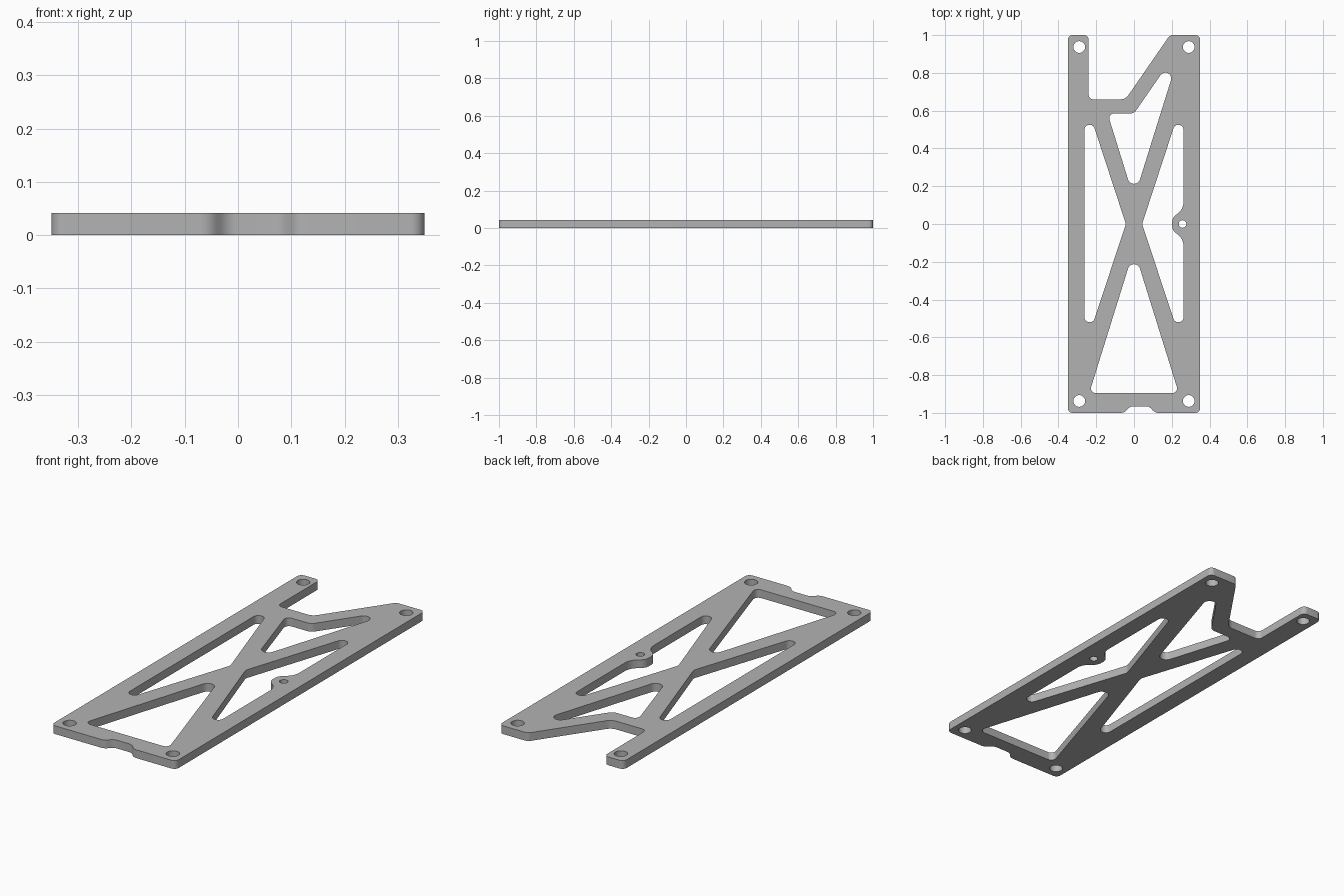
import bpy, bmesh, math
from mathutils import Vector

if "Cube" in bpy.data.objects:
    bpy.data.objects.remove(bpy.data.objects["Cube"])

THICK = 0.042


def rounded(corners):
    """Replace each (x, y, radius) corner with a tangent arc."""
    pts, n = [], len(corners)
    for i, (x, y, r) in enumerate(corners):
        p = Vector((x, y))
        a = (Vector(corners[i - 1][:2]) - p).normalized()
        b = (Vector(corners[(i + 1) % n][:2]) - p).normalized()
        half = a.angle(b) / 2
        centre = p + (a + b).normalized() * (r / math.sin(half))
        start = p + a * (r / math.tan(half)) - centre
        end = p + b * (r / math.tan(half)) - centre
        sweep = math.atan2(start.cross(end), start.dot(end))
        steps = max(3, math.ceil(abs(sweep) / math.radians(11)))
        for k in range(steps + 1):
            t = sweep * k / steps
            c, s = math.cos(t), math.sin(t)
            pts.append((centre.x + start.x * c - start.y * s,
                        centre.y + start.x * s + start.y * c))
    return pts


def circle(x, y, r, n=32):
    return [(x + r * math.cos(math.tau * k / n), y + r * math.sin(math.tau * k / n))
            for k in range(n)]


# outer outline with rear step and shallow front notch
outline = rounded([
    (-0.35, -1, 0.025), (-0.052, -1, 0.04), (-0.02, -0.965, 0.04),
    (0.08, -0.965, 0.04), (0.112, -1, 0.04), (0.35, -1, 0.025),
    (0.35, 1, 0.025), (0.19, 1, 0.03), (-0.045, 0.66, 0.05),
    (-0.24, 0.66, 0.025), (-0.24, 1, 0.025), (-0.35, 1, 0.025)])

# side windows; the right one goes around a small screw boss
left_window = rounded([
    (-0.262, 0.525, 0.026), (-0.215, 0.525, 0.026), (-0.043, 0, 0.03),
    (-0.215, -0.52, 0.026), (-0.262, -0.52, 0.026)])
right_window = rounded([
    (0.262, 0.525, 0.026), (0.215, 0.525, 0.026), (0.043, 0, 0.03),
    (0.215, -0.52, 0.026), (0.262, -0.52, 0.026),
    (0.262, -0.075, 0.08), (0.202, -0.035, 0.05),
    (0.202, 0.035, 0.05), (0.262, 0.075, 0.08)])

# front and rear windows between the crossed braces
front_window = rounded([
    (0, -0.135, 0.033), (-0.237, -0.895, 0.025), (0.237, -0.895, 0.025)])
rear_window = rounded([
    (0, 0.135, 0.033), (0.256, 0.955, 0.031),
    (0, 0.585, 0.04), (-0.14, 0.585, 0.025)])

# screw holes
holes = [circle(sx * 0.29, sy * 0.937, 0.031) for sx in (-1, 1) for sy in (-1, 1)]
holes.append(circle(0.257, 0, 0.02))

# filled flat curve, extruded into the plate
curve = bpy.data.curves.new("frame_plate", 'CURVE')
curve.dimensions = '2D'
curve.fill_mode = 'BOTH'
curve.extrude = THICK / 2
for loop in [outline, left_window, right_window, front_window, rear_window] + holes:
    spline = curve.splines.new('POLY')
    spline.points.add(len(loop) - 1)
    for pt, (x, y) in zip(spline.points, loop):
        pt.co = (x, y, 0, 1)
    spline.use_cyclic_u = True
plate = bpy.data.objects.new("frame_plate", curve)
bpy.context.collection.objects.link(plate)
bpy.context.view_layer.objects.active = plate
plate.select_set(True)
bpy.ops.object.convert(target='MESH')
plate = bpy.context.view_layer.objects.active

# weld the rims and set the plate on the ground
bm = bmesh.new()
bm.from_mesh(plate.data)
bmesh.ops.remove_doubles(bm, verts=bm.verts, dist=0.0002)
bmesh.ops.recalc_face_normals(bm, faces=bm.faces)
bmesh.ops.translate(bm, verts=bm.verts, vec=(0, 0, THICK / 2))
bm.to_mesh(plate.data)
bm.free()

grey = bpy.data.materials.new("plain_grey")
grey.diffuse_color = (0.45, 0.45, 0.45, 1)
grey.use_nodes = True
grey.node_tree.nodes["Principled BSDF"].inputs["Base Color"].default_value = grey.diffuse_color
plate.data.materials.clear()
plate.data.materials.append(grey)
bpy.ops.object.shade_smooth_by_angle(angle=math.radians(30))
